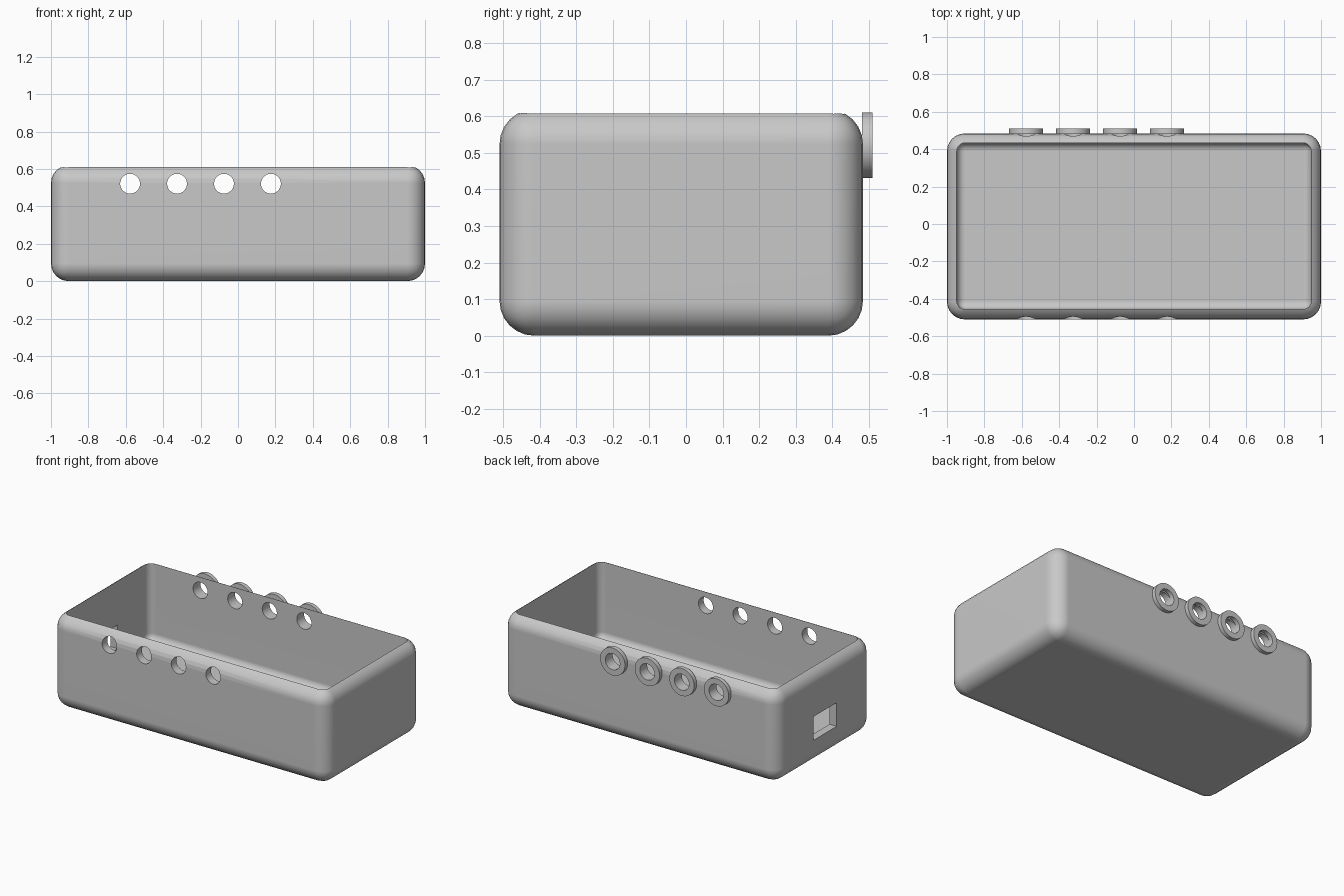
import bpy
import bmesh
import math
from mathutils import Matrix, Vector

cube = bpy.data.objects.get("Cube")
if cube:
    bpy.data.objects.remove(cube, do_unlink=True)

# Single plain material
grey = bpy.data.materials.new("light_grey")
grey.use_nodes = True
colour = (0.58, 0.58, 0.58, 1)
grey.diffuse_color = colour
grey.node_tree.nodes["Principled BSDF"].inputs["Base Color"].default_value = colour

HOLE_X = [-0.577 + 0.251 * i for i in range(4)]
HOLE_Z = 0.521


def add_box(bm, low, high):
    low, high = Vector(low), Vector(high)
    place = Matrix.Translation((low + high) / 2) @ Matrix.Diagonal((*(high - low), 1))
    bmesh.ops.create_cube(bm, size=1, matrix=place)


def add_cylinder(bm, x, y0, y1, radius):
    place = Matrix.Translation((x, (y0 + y1) / 2, HOLE_Z)) @ Matrix.Rotation(math.pi / 2, 4, 'X')
    bmesh.ops.create_cone(bm, cap_ends=True, segments=48, radius1=radius,
                          radius2=radius, depth=y1 - y0, matrix=place)


def make_object(name, bm):
    mesh = bpy.data.meshes.new(name)
    bm.to_mesh(mesh)
    bm.free()
    obj = bpy.data.objects.new(name, mesh)
    bpy.context.collection.objects.link(obj)
    mesh.materials.append(grey)
    return obj


def rounded_box(name, low, high, radius, segments):
    bm = bmesh.new()
    add_box(bm, low, high)
    bmesh.ops.bevel(bm, geom=bm.edges[:], offset=radius, segments=segments,
                    profile=0.5, affect='EDGES')
    return make_object(name, bm)


def cut(obj, cutters):
    # Subtract the cutters and bake the result
    for cutter in cutters:
        cutter.hide_render = True
        mod = obj.modifiers.new("cut", 'BOOLEAN')
        mod.operation = 'DIFFERENCE'
        mod.solver = 'EXACT'
        mod.object = cutter
    bpy.context.view_layer.update()
    graph = bpy.context.evaluated_depsgraph_get()
    baked = bpy.data.meshes.new_from_object(obj.evaluated_get(graph))
    obj.modifiers.clear()
    obj.data = baked


def smooth(obj):
    # Smooth the rounded edges while the large faces stay flat
    bpy.ops.object.select_all(action='DESELECT')
    obj.select_set(True)
    bpy.context.view_layer.objects.active = obj
    bpy.ops.object.shade_smooth_by_angle(angle=math.radians(30))
    mod = obj.modifiers.new("flat_panels", 'WEIGHTED_NORMAL')
    mod.keep_sharp = True


# Open case: rounded shell, cavity over a thick floor, round holes and socket window
case = rounded_box("case", (-1, -0.51, 0), (1, 0.484, 0.619), 0.095, 6)
cavity = rounded_box("cavity_cutter", (-0.948, -0.456, 0.105), (0.948, 0.434, 0.9), 0.045, 5)

bm = bmesh.new()
for x in HOLE_X:
    add_cylinder(bm, x, -0.7, 0.7, 0.053)
add_box(bm, (-1.1, -0.135, 0.165), (-0.9, 0.105, 0.32))
openings = make_object("openings_cutter", bm)

cut(case, [cavity, openings])
smooth(case)

# Raised collars around the back holes
for number, x in enumerate(HOLE_X, 1):
    bm = bmesh.new()
    add_cylinder(bm, x, 0.482, 0.51, 0.09)
    collar = make_object(f"collar_{number}", bm)
    cut(collar, [openings])
    smooth(collar)

for cutter in (cavity, openings):
    bpy.data.objects.remove(cutter, do_unlink=True)
